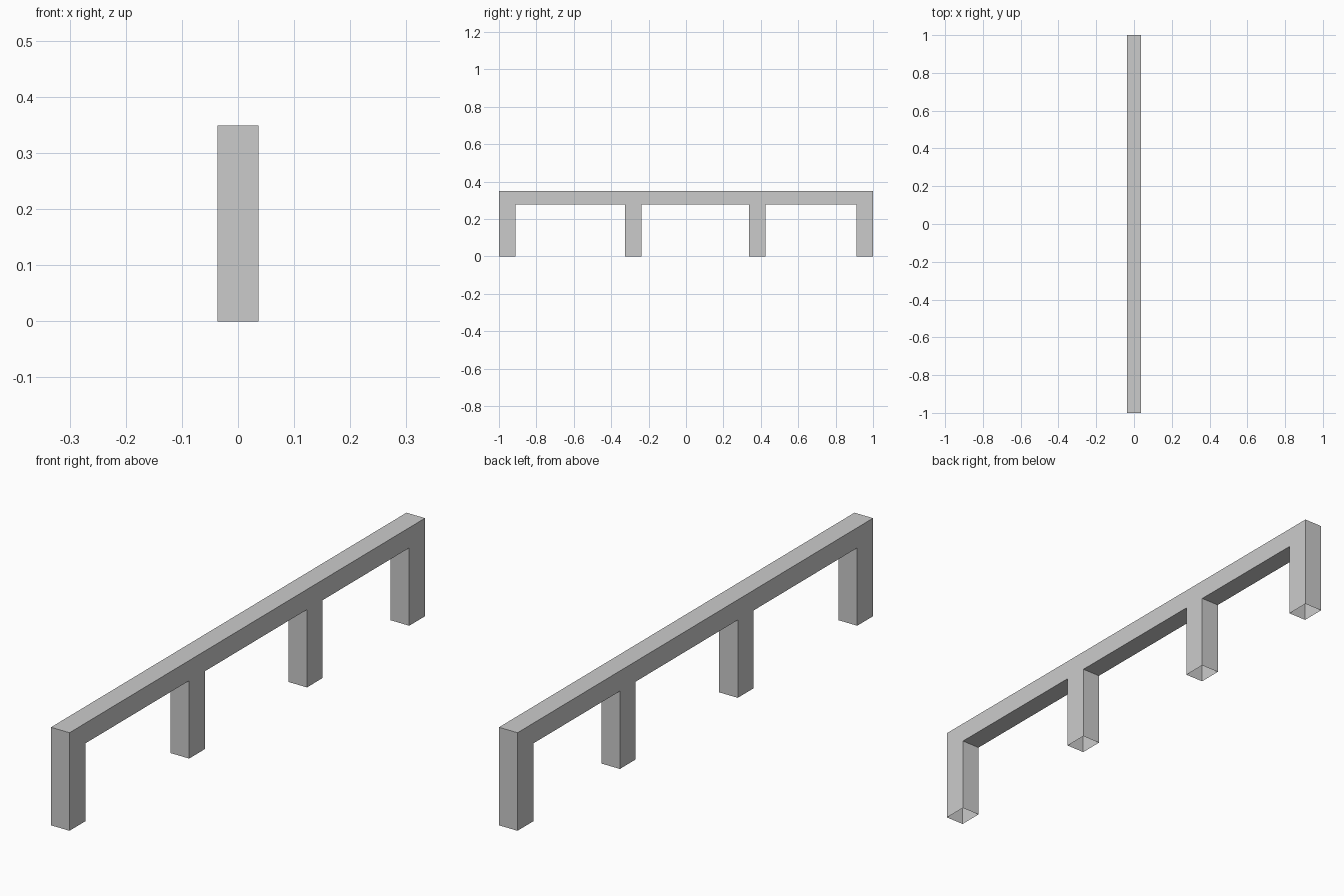
import bpy, bmesh
from mathutils import Vector

if "Cube" in bpy.data.objects:
    bpy.data.objects.remove(bpy.data.objects["Cube"])

HALF_W = 0.0365   # half thickness of rail and legs
LEG_TOP = 0.277
HEIGHT = 0.349


def box(name, y0, y1, z0, z1, open_ends=False):
    """Axis-aligned box; open_ends drops the top and bottom faces."""
    bm = bmesh.new()
    bmesh.ops.create_cube(bm, size=1)
    bmesh.ops.scale(bm, vec=Vector((2 * HALF_W, y1 - y0, z1 - z0)), verts=bm.verts)
    bmesh.ops.translate(bm, vec=Vector((0, (y0 + y1) / 2, (z0 + z1) / 2)), verts=bm.verts)
    if open_ends:
        caps = [f for f in bm.faces if abs(f.normal.z) > 0.9]
        bmesh.ops.delete(bm, geom=caps, context='FACES_ONLY')
    mesh = bpy.data.meshes.new(name)
    bm.to_mesh(mesh)
    bm.free()
    obj = bpy.data.objects.new(name, mesh)
    bpy.context.collection.objects.link(obj)
    return obj


# Long top rail
box("top_rail", -1, 1, LEG_TOP, HEIGHT)

# Four hollow legs, open underneath
legs = {
    "front_leg": (-1, -0.911),
    "front_middle_leg": (-0.327, -0.239),
    "back_middle_leg": (0.336, 0.424),
    "back_leg": (0.911, 1),
}
for name, (y0, y1) in legs.items():
    box(name, y0, y1, 0, LEG_TOP, open_ends=True)
